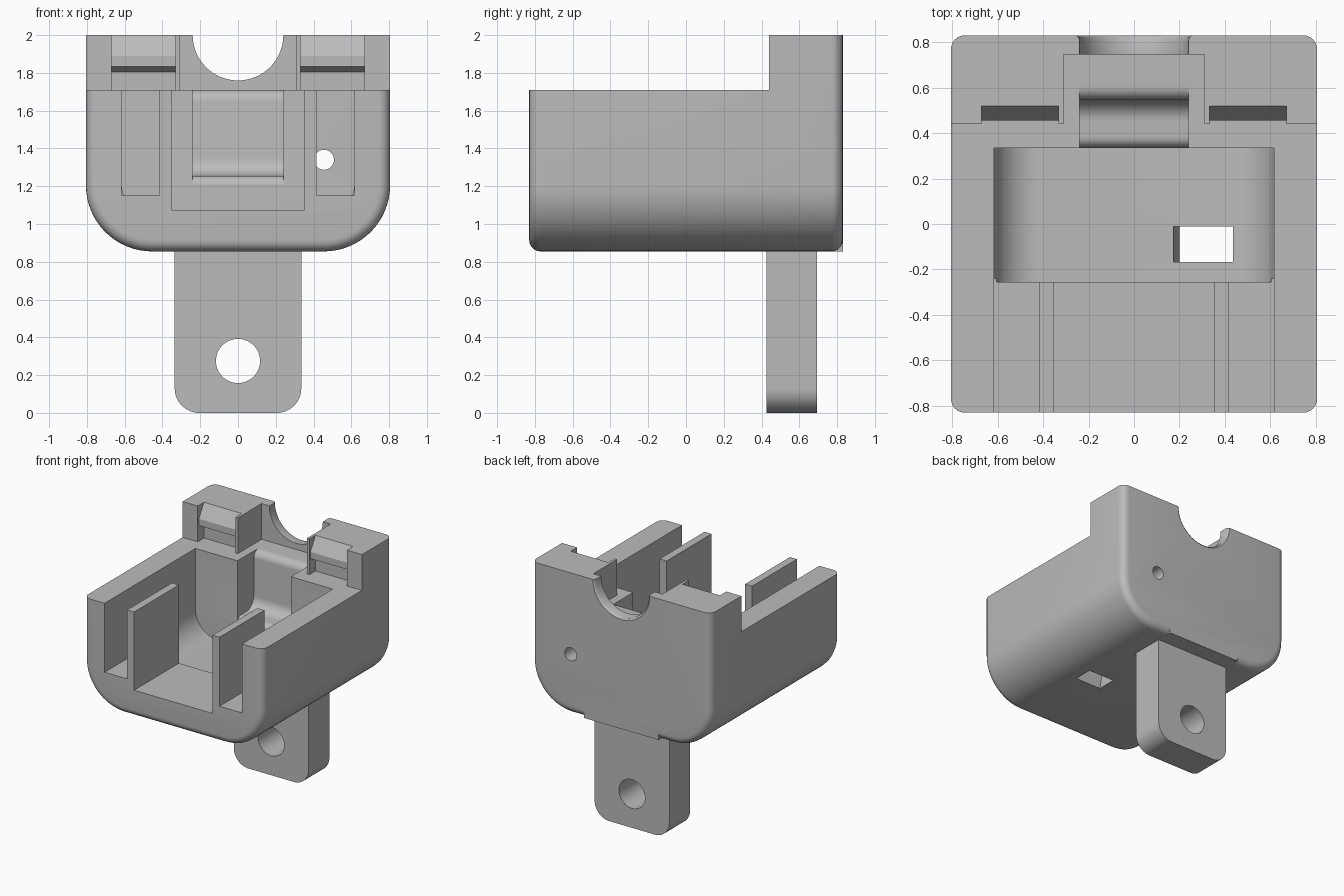
import bpy
import bmesh
from math import sin, cos, radians

cube = bpy.data.objects.get("Cube")
if cube:
    bpy.data.objects.remove(cube)

grey = bpy.data.materials.new("plain grey")
grey.use_nodes = True
colour = (0.5, 0.5, 0.5, 1)
grey.diffuse_color = colour
grey.node_tree.nodes["Principled BSDF"].inputs["Base Color"].default_value = colour


def arc(cx, cz, r, start, end, steps=12):
    angles = [radians(start + (end - start) * i / steps) for i in range(steps + 1)]
    return [(cx + r * cos(a), cz + r * sin(a)) for a in angles]


def loft(name, rings):
    """Skin a stack of equal-length rings and cap both ends."""
    bm = bmesh.new()
    loops = [[bm.verts.new(p) for p in ring] for ring in rings]
    for a, b in zip(loops, loops[1:]):
        for i in range(len(a)):
            j = (i + 1) % len(a)
            bm.faces.new((a[i], a[j], b[j], b[i]))
    bm.faces.new(loops[0])
    bm.faces.new(loops[-1])
    bmesh.ops.recalc_face_normals(bm, faces=bm.faces)
    mesh = bpy.data.meshes.new(name)
    bm.to_mesh(mesh)
    bm.free()
    mesh.materials.append(grey)
    obj = bpy.data.objects.new(name, mesh)
    bpy.context.collection.objects.link(obj)
    return obj


def prism_y(name, xz, lo, hi):
    return loft(name, [[(x, y, z) for x, z in xz] for y in (lo, hi)])


def prism_x(name, yz, lo, hi):
    return loft(name, [[(x, y, z) for y, z in yz] for x in (lo, hi)])


def box(name, x0, x1, y0, y1, z0, z1):
    return prism_y(name, [(x0, z0), (x1, z0), (x1, z1), (x0, z1)], y0, y1)


def combine(target, tool, operation="DIFFERENCE"):
    tool.hide_render = True
    mod = target.modifiers.new(operation, "BOOLEAN")
    mod.operation, mod.solver, mod.object = operation, "EXACT", tool
    bpy.context.view_layer.objects.active = target
    bpy.ops.object.modifier_apply(modifier=mod.name)
    bpy.data.objects.remove(tool)


def u_shape(half, bottom, r, top):
    """Upright U outline with rounded lower corners."""
    return ([(-half, top)] + arc(r - half, bottom + r, r, 180, 270, 16)
            + arc(half - r, bottom + r, r, 270, 360, 16) + [(half, top)])


# Housing: U section lofted front to back with rounded end rims
TOP, DECK, BASE, BACK, RIM = 2.0, 1.71, 0.855, 0.83, 0.06
ends = [(RIM * (1 - sin(radians(a))), BACK - RIM * (1 - cos(radians(a)))) for a in range(0, 91, 15)]
stations = [(inset, -y) for inset, y in ends] + [(inset, y) for inset, y in reversed(ends)]
housing = loft("housing", [[(x, y, z) for x, z in u_shape(0.805 - i, BASE + i, 0.35 - i, TOP)]
                           for i, y in stations])

# Square heel under the back wall
combine(housing, box("heel", -0.335, 0.335, 0.69, BACK, BASE, 0.95), "UNION")

# Lowered deck, main cavity and rear pocket
combine(housing, box("deck_cut", -1, 1, -1, 0.44, DECK, 2.2))
combine(housing, prism_y("cavity_cut", u_shape(0.617, 1.02, 0.2, 2.1), -0.255, 0.335))
combine(housing, box("pocket_cut", -0.31, 0.31, 0.4, 0.745, DECK, 2.2))

# Front slots, leaving two thin fins between them
combine(housing, box("centre_slot", -0.352, 0.352, -1, -0.24, 1.075, 2.1))
for s in (-1, 1):
    x0, x1 = sorted((s * 0.415, s * 0.617))
    combine(housing, box("side_slot", x0, x1, -1, -0.24, 1.15, 2.1))

# Curved cable channel in the cavity's back wall
channel = ([(0.3, 1.205)] + arc(0.385, 1.205, 0.05, 180, 90, 8)
           + arc(0.45, 1.35, 0.095, 270, 360, 8)
           + arc(0.605, 1.65, 0.06, 180, 90, 8) + [(0.605, 1.8), (0.3, 1.8)])
combine(housing, prism_x("channel_cut", channel, -0.24, 0.24))

# Latch recesses with a wedge tooth
latch = [(0.4, DECK), (0.52, DECK), (0.52, 1.805), (0.455, 1.835),
         (0.455, 1.89), (0.52, TOP), (0.52, 2.1), (0.4, 2.1)]
for s in (-1, 1):
    x0, x1 = sorted((s * 0.332, s * 0.67))
    combine(housing, prism_x("latch_cut", latch, x0, x1))

# Half-round cable notch, flared at the back
notch = [(0.24, 0.7), (0.24, 0.81), (0.245, 0.822), (0.256, BACK), (0.256, 0.9)]
combine(housing, loft("notch_cut", [[(x, y, z) for x, z in arc(0, TOP, r, 0, 360, 64)[:-1]]
                                    for r, y in notch]))

# Small round hole in the back wall and slanted hole in the floor
combine(housing, prism_y("pin_hole", arc(0.455, 1.34, 0.053, 0, 360, 32)[:-1], 0.2, 1))
combine(housing, prism_y("floor_hole", [(0.2, 0.8), (0.435, 0.8), (0.435, 1.1), (0.16, 1.1), (0.2, BASE)],
                         -0.167, -0.01))

# Mounting tab with rounded foot and bolt hole
tab = prism_y("mounting_tab", u_shape(0.335, 0, 0.13, 0.9), 0.425, 0.693)
combine(tab, prism_y("bolt_hole", arc(0, 0.275, 0.117, 0, 360, 48)[:-1], 0.3, 0.8))

for obj in (housing, tab):
    bpy.ops.object.select_all(action="DESELECT")
    obj.select_set(True)
    bpy.context.view_layer.objects.active = obj
    bpy.ops.object.shade_smooth_by_angle(angle=radians(30))
